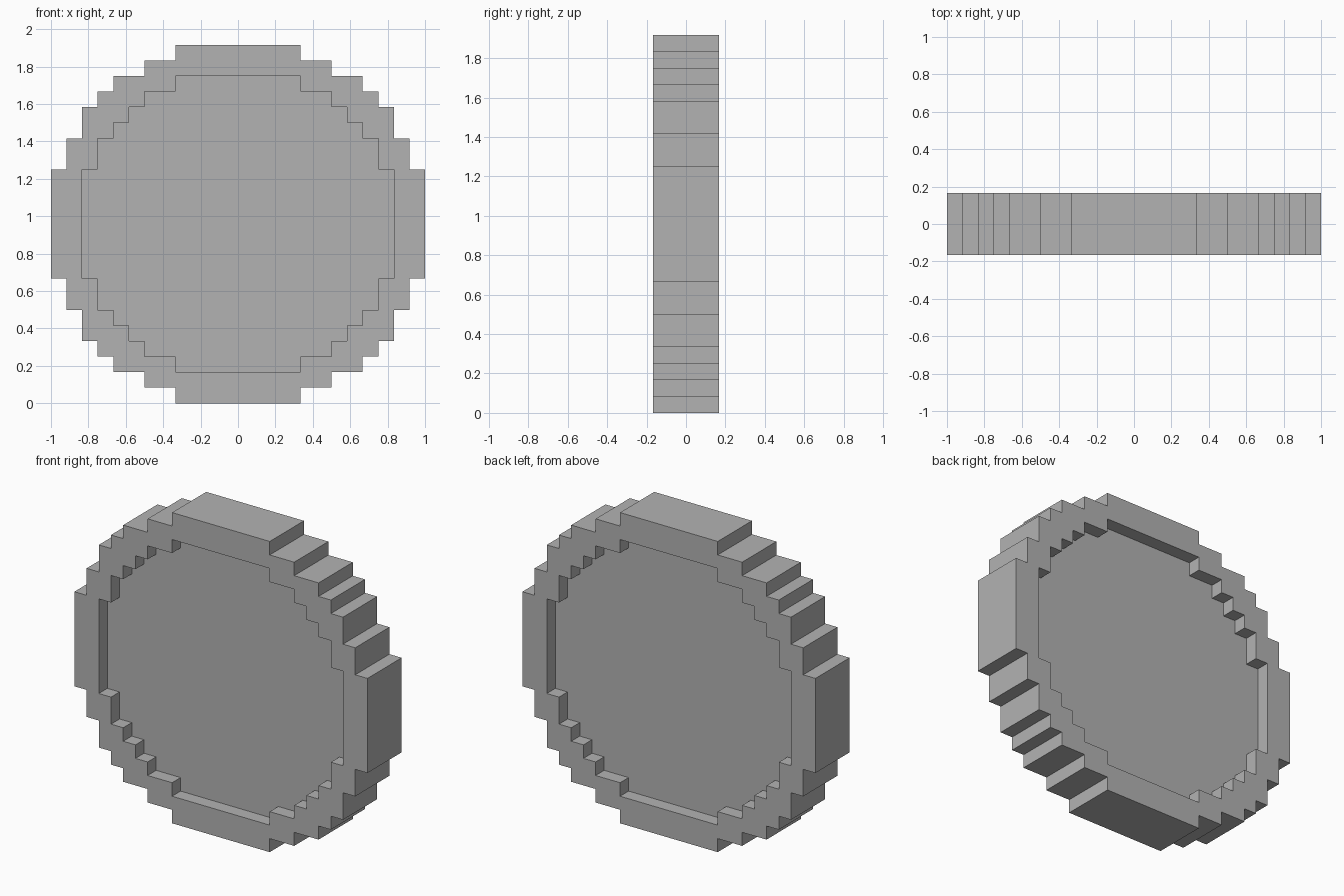
import bpy
import bmesh
from math import pi

U = 1 / 12            # one step of the blocky grid
MID = 11.5 * U        # height of the coin's centre

if "Cube" in bpy.data.objects:
    bpy.data.objects.remove(bpy.data.objects["Cube"], do_unlink=True)

grey = bpy.data.materials.new("plain_grey")
grey.use_nodes = True
colour = (0.45, 0.45, 0.45, 1)
grey.diffuse_color = colour
grey.node_tree.nodes["Principled BSDF"].inputs["Base Color"].default_value = colour


def stepped_outline(steps):
    """Closed staircase outline from (half width, half height) steps, top to side."""
    quarter = []
    for i, (w, h) in enumerate(steps):
        if i:
            quarter.append((steps[i - 1][0], h))
        quarter.append((w, h))
    right = quarter + [(x, -y) for x, y in reversed(quarter)]
    return right + [(-x, -y) for x, y in right]


def extruded(name, outlines, half_depth):
    """Upright slab from outlines; an inner outline becomes a hole."""
    curve = bpy.data.curves.new(name, "CURVE")
    curve.dimensions = "2D"
    curve.fill_mode = "BOTH"
    curve.extrude = half_depth * U
    for pts in outlines:
        spline = curve.splines.new("POLY")
        spline.points.add(len(pts) - 1)
        for p, (x, y) in zip(spline.points, pts):
            p.co = (x * U, y * U, 0, 1)
        spline.use_cyclic_u = True
    temp = bpy.data.objects.new(name + "_outline", curve)
    bpy.context.collection.objects.link(temp)
    bpy.context.view_layer.update()
    deps = bpy.context.evaluated_depsgraph_get()
    mesh = bpy.data.meshes.new_from_object(temp.evaluated_get(deps))
    bpy.data.objects.remove(temp, do_unlink=True)

    # Weld caps to walls and keep every face flat
    bm = bmesh.new()
    bm.from_mesh(mesh)
    bmesh.ops.remove_doubles(bm, verts=bm.verts[:], dist=0.0001)
    bmesh.ops.recalc_face_normals(bm, faces=bm.faces[:])
    for f in bm.faces:
        f.smooth = False
        f.material_index = 0
    bm.to_mesh(mesh)
    bm.free()
    mesh.name = name
    mesh.materials.clear()
    mesh.materials.append(grey)
    obj = bpy.data.objects.new(name, mesh)
    obj.rotation_euler.x = pi / 2
    obj.location.z = MID
    bpy.context.collection.objects.link(obj)
    return obj


outer = stepped_outline([(4, 11.5), (6, 10.5), (8, 9.5), (9, 8.5),
                         (10, 7.5), (11, 5.5), (12, 3.5)])
inner = stepped_outline([(4, 9.5), (6, 8.5), (7, 7.5), (8, 6.5),
                         (9, 5.5), (10, 3.5)])

# Raised rim around a thinner plate, recessed on both sides
extruded("coin_rim", [outer, inner], 2)
extruded("coin_plate", [inner], 1)
